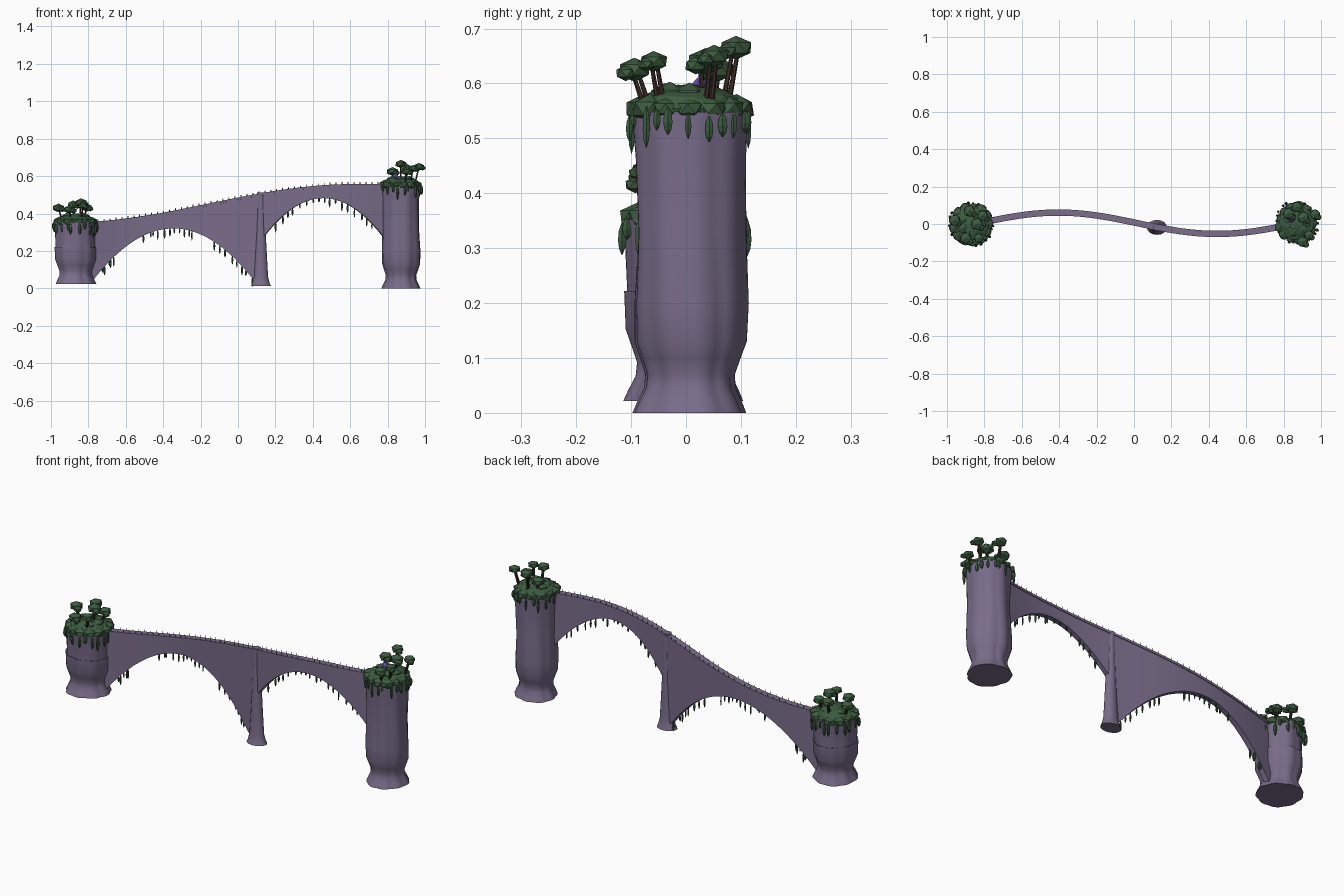
import bpy, bmesh, math, random
from mathutils import Matrix, Vector

cube = bpy.data.objects.get("Cube")
if cube:
    bpy.data.objects.remove(cube)
rng = random.Random(4)


def material(name, rgb):
    m = bpy.data.materials.new(name)
    m.use_nodes = True
    m.diffuse_color = (*rgb, 1)
    m.node_tree.nodes["Principled BSDF"].inputs["Base Color"].default_value = (*rgb, 1)
    return m


STONE = material("purple stone", (0.19, 0.15, 0.25))
LEAF = material("leaf green", (0.045, 0.105, 0.05))
BARK = material("dark bark", (0.05, 0.028, 0.022))
BLOOM = material("violet bloom", (0.14, 0.08, 0.45))


def finish(bm, name, mat, smooth=False):
    bmesh.ops.recalc_face_normals(bm, faces=bm.faces)
    mesh = bpy.data.meshes.new(name)
    bm.to_mesh(mesh)
    bm.free()
    mesh.materials.append(mat)
    ob = bpy.data.objects.new(name, mesh)
    bpy.context.collection.objects.link(ob)
    if smooth:
        bpy.ops.object.select_all(action='DESELECT')
        ob.select_set(True)
        bpy.context.view_layer.objects.active = ob
        bpy.ops.object.shade_smooth_by_angle(angle=math.radians(40))
    return ob


def loft(bm, rings):
    """Skin a list of equal closed rings and cap both ends."""
    loops = [[bm.verts.new(p) for p in ring] for ring in rings]
    n = len(loops[0])
    for a, b in zip(loops, loops[1:]):
        for i in range(n):
            bm.faces.new((a[i], a[(i + 1) % n], b[(i + 1) % n], b[i]))
    bm.faces.new(loops[0])
    bm.faces.new(loops[-1])


def blob(bm, pos, size, sub=1):
    mat = (Matrix.Translation(pos) @ Matrix.Rotation(rng.uniform(0, 6), 4, 'Z')
           @ Matrix.Diagonal((*size, 1)))
    bmesh.ops.create_icosphere(bm, subdivisions=sub, radius=1, matrix=mat)


def vine(bm, pos, radius, length):
    """Hanging spindle of leaves, with its top at pos."""
    x, y, z = pos
    prof = ((0.2, 0), (0.85, 0.25), (1, 0.55), (0.75, 0.8), (0.1, 1))
    loft(bm, [[(x + r * radius * math.cos(i * math.tau / 6),
                y + r * radius * math.sin(i * math.tau / 6), z - h * length)
               for i in range(6)] for r, h in prof])


# Bridge curves
def path_y(x):
    return 0.004 - 0.057 * math.sin(math.pi * (x - 0.02) / 0.85)


def deck_z(x):
    t = min(1, max(0, (x + 0.9) / 1.5))
    return 0.352 + 0.205 * t * t * (3 - 2 * t)


def soffit_z(x):
    if x < 0.12:
        return max(0.04, 0.32 - 0.28 * ((x + 0.345) / 0.435) ** 2)
    return 0.482 - 0.195 * ((x - 0.457) / 0.31) ** 2


def side(x, offset):
    """Plan point at a sideways offset from the bridge path."""
    t = Vector((0.02, path_y(x + 0.01) - path_y(x - 0.01))).normalized()
    return x - t.y * offset, path_y(x) + t.x * offset


def band(name, half, low, high):
    """Solid strip along the bridge between two height functions."""
    bm = bmesh.new()
    xs = sorted([-0.82 + i * 0.02 for i in range(83)] + [0.119, 0.121])
    loft(bm, [[(*side(x, s * half), f(x)) for s, f in
               ((-1, low), (1, low), (1, high), (-1, high))] for x in xs])
    return finish(bm, name, STONE, True)


band("arched_wall", 0.0135, soffit_z, lambda x: deck_z(x) - 0.004)
band("bridge_deck", 0.017, lambda x: deck_z(x) - 0.012, deck_z)

# Railing posts and thin rails on both deck edges
bm = bmesh.new()
for s in (-1, 1):
    for i in range(50):
        x = -0.78 + i * 0.0318
        bmesh.ops.create_cone(
            bm, segments=4, radius1=0.0016, radius2=0.001, depth=0.012, cap_ends=True,
            matrix=Matrix.Translation((*side(x, s * 0.0155), deck_z(x) + 0.005)))
finish(bm, "railing_posts", BARK)


# Central pier with a flared foot
bm = bmesh.new()
loft(bm, [[(0.123 + a * math.cos(i * math.tau / 16), -0.018 + b * math.sin(i * math.tau / 16), z)
           for i in range(16)] for z, a, b in
          ((0.012, 0.054, 0.04), (0.025, 0.047, 0.035), (0.06, 0.038, 0.029),
           (0.15, 0.033, 0.025), (0.3, 0.025, 0.021), (0.45, 0.02, 0.018),
           (0.513, 0.021, 0.018))])
finish(bm, "central_pier", STONE, True)


# Rock towers: lobed columns with a pinched ankle and ragged foot
def tower(name, cx, cy, z0, z1, radius, phase):
    bm = bmesh.new()
    h = z1 - z0
    prof = ((0, 1.0, 0.05), (0.02, 0.92, 0.05), (0.045, 0.8, 0.06), (0.07, 0.78, 0.06),
            (0.1, 0.88, 0.05), (0.13, 0.98, 0.05), (0.2, 1.0, 0.05),
            (0.6 * h, 0.95, 0.045), (0.85 * h, 0.97, 0.04), (h, 1.03, 0.03))
    rings = []
    for z, r, lobe in prof:
        ring = []
        for i in range(64):
            a = i * math.tau / 64
            w = (1 + lobe * abs(math.sin(4.5 * a + phase + z)) - lobe / 2
                 + 0.03 * math.sin(3 * a + 9 * z + phase))
            ring.append((cx + radius * r * w * math.cos(a),
                         cy + radius * r * w * math.sin(a), z0 + z))
        rings.append(ring)
    loft(bm, rings)
    finish(bm, name, STONE, True)


# Planted tower top: mound, shrubs, hanging vines and trees
def garden(label, cx, cy, top, radius, trees):
    bm = bmesh.new()
    blob(bm, (cx, cy, top + 0.004), (radius * 1.02, radius * 1.02, 0.045), 2)
    for ring, count, lift in ((0.85, 13, 0.004), (0.45, 7, 0.026)):
        for i in range(count):
            a = i * math.tau / count
            s = rng.uniform(0.026, 0.038)
            blob(bm, (cx + ring * radius * math.cos(a), cy + ring * radius * math.sin(a),
                      top + lift), (s, s, s * 0.75))
    finish(bm, label + "_shrubs", LEAF)
    bm = bmesh.new()
    for i in range(22):
        a = i * math.tau / 22 + rng.uniform(-0.1, 0.1)
        r = radius * rng.uniform(1.04, 1.15)
        vine(bm, (cx + r * math.cos(a), cy + r * math.sin(a), top + rng.uniform(-0.01, 0.008)),
             rng.uniform(0.006, 0.01), rng.uniform(0.035, 0.08))
    finish(bm, label + "_rim_vines", LEAF)
    crowns, trunks = bmesh.new(), bmesh.new()
    for dx, dy, dz, s in trees:
        p = Vector((cx + dx, cy + dy, top + dz))
        blob(crowns, p, (s, s, s * 0.68))
        blob(crowns, p + Vector((s * 0.6, -s * 0.5, -s * 0.2)), (s * 0.6, s * 0.6, s * 0.45))
        foot = Vector((cx + dx * 0.75, cy + dy * 0.75, top))
        axis = p - foot
        for k in (-1, 1):
            bmesh.ops.create_cone(
                trunks, segments=6, radius1=0.0055, radius2=0.0035, depth=axis.length,
                cap_ends=True, matrix=Matrix.Translation((p + foot) / 2 + Vector((0, k * 0.005, 0)))
                @ axis.to_track_quat('Z', 'Y').to_matrix().to_4x4())
    finish(crowns, label + "_tree_crowns", LEAF)
    finish(trunks, label + "_tree_trunks", BARK)


tower("tall_tower", 0.87, 0.008, 0, 0.548, 0.102, 0.4)
tower("short_tower", -0.87, -0.005, 0.022, 0.352, 0.108, 1.7)
garden("tall_garden", 0.87, 0.006, 0.55, 0.102,
       ((-0.045, 0.05, 0.075, 0.034), (0.0, 0.085, 0.115, 0.032), (0.035, 0.03, 0.09, 0.036),
        (0.098, 0.045, 0.1, 0.03), (0.03, -0.1, 0.075, 0.032), (0.065, -0.065, 0.09, 0.028)))
garden("short_garden", -0.87, 0, 0.352, 0.104,
       ((-0.09, 0.02, 0.078, 0.034), (-0.03, -0.075, 0.07, 0.034), (-0.01, 0.07, 0.095, 0.034),
        (0.03, 0.0, 0.105, 0.036), (0.06, 0.045, 0.08, 0.032), (0.04, -0.075, 0.09, 0.028)))

# Violet bloom on the tall tower
bm = bmesh.new()
bmesh.ops.create_cone(bm, segments=6, radius1=0.028, radius2=0.004, depth=0.026, cap_ends=True,
                      matrix=Matrix.Translation((0.842, 0.03, 0.603)))
finish(bm, "bloom", BLOOM)

# Vines hanging under both arches
bm = bmesh.new()
for start, end, count in ((-0.72, -0.66, 5), (-0.5, -0.24, 11), (-0.12, 0.07, 8), (0.2, 0.72, 17)):
    for i in range(count):
        x = start + (end - start) * i / (count - 1) + rng.uniform(-0.008, 0.008)
        vine(bm, (*side(x, rng.uniform(-0.011, 0.011)), soffit_z(x) + 0.004),
             rng.uniform(0.004, 0.006), rng.uniform(0.025, 0.058))
finish(bm, "arch_vines", LEAF)
